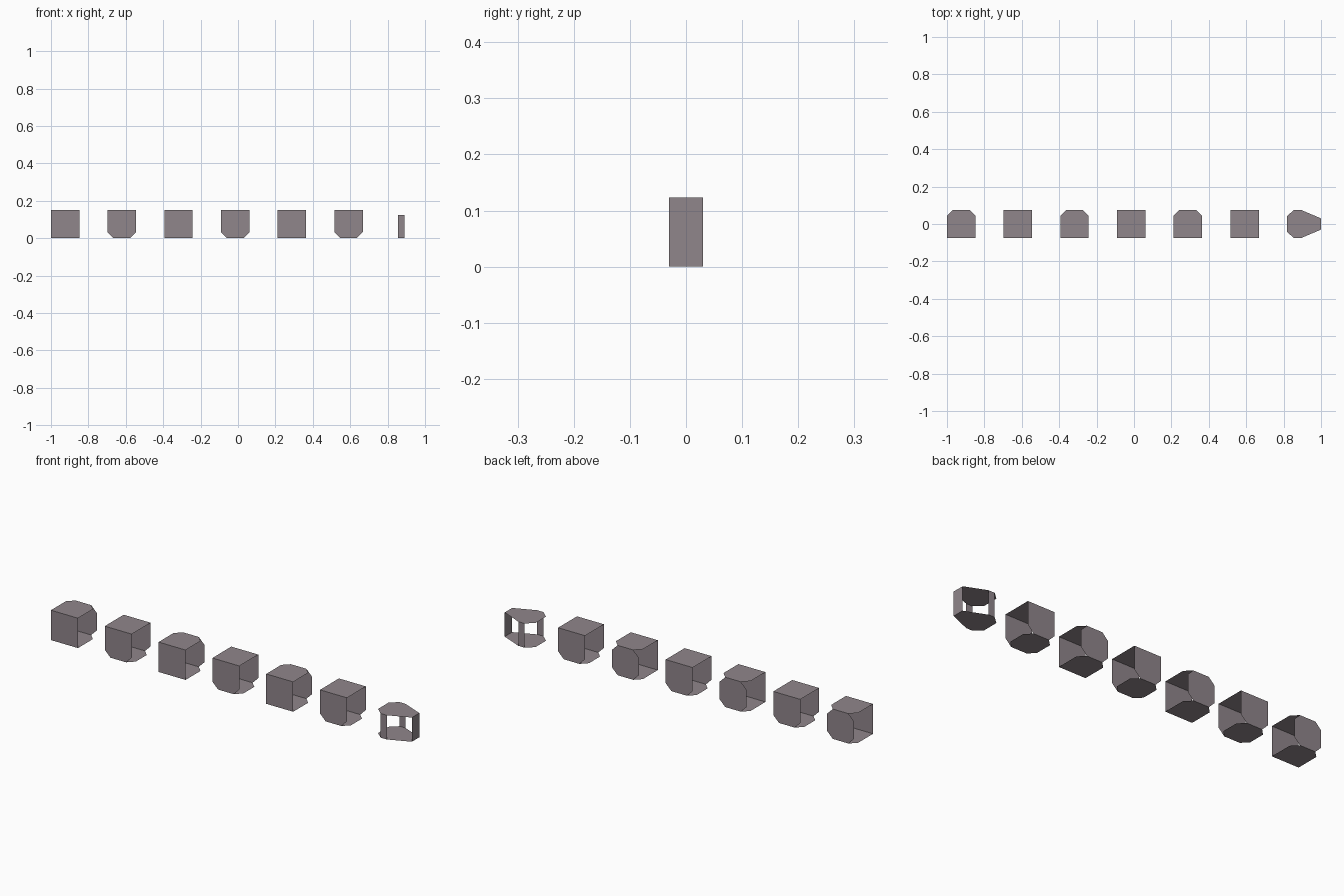
import bpy

if "Cube" in bpy.data.objects:
    bpy.data.objects.remove(bpy.data.objects["Cube"])

S = 0.152          # box size
C = 0.032          # corner cut
H = S / 2
PITCH = 0.303

mat = bpy.data.materials.new("mauve grey")
mat.diffuse_color = (0.28, 0.24, 0.26, 1)
mat.use_nodes = True
mat.node_tree.nodes["Principled BSDF"].inputs["Base Color"].default_value = mat.diffuse_color


def cut_square(low, high):
    """Square outline centred on 0, optionally with its low or high corners cut off."""
    a = C if low else 0
    b = C if high else 0
    pts = [(-H + a, -H), (H - a, -H), (H, -H + a), (H, H - b),
           (H - b, H), (-H + b, H), (-H, H - b), (-H, -H + a)]
    return list(dict.fromkeys(pts))


def sheets(name, polys):
    """Object made of separate flat sheets."""
    verts, faces = [], []
    for p in polys:
        faces.append(list(range(len(verts), len(verts) + len(p))))
        verts += p
    me = bpy.data.meshes.new(name)
    me.from_pydata(verts, [], faces)
    me.materials.append(mat)
    ob = bpy.data.objects.new(name, me)
    bpy.context.collection.objects.link(ob)


def level(pts, x, z, up):
    p = [(x + u, v, z) for u, v in pts]
    return p if up else p[::-1]


def upright(pts, x, y, front):
    p = [(x + u, y, H + v) for u, v in pts]
    return p if front else p[::-1]


# Row of open-ended boxes: odd ones lose their back corners, even ones their bottom corners
for i in range(6):
    x = -1 + H + i * PITCH
    if i % 2 == 0:
        flat = cut_square(False, True)
        polys = [level(flat, x, S, True), level(flat, x, 0, False),
                 upright(cut_square(False, False), x, -H, True),
                 upright(cut_square(True, True), x, H, False)]
    else:
        wall = cut_square(True, False)
        polys = [level(cut_square(False, False), x, S, True),
                 level(cut_square(True, True), x, 0, False),
                 upright(wall, x, -H, True), upright(wall, x, H, False)]
    sheets(f"open_box_{i + 1}", polys)

# Tapered end piece: two lids joined by narrow upright strips
T = 0.123
lid = [(0.818, -0.042), (0.856, -H), (0.891, -H), (1, -0.03),
       (1, 0.03), (0.891, H), (0.856, H), (0.818, 0.042)]


def strip(a, b):
    return [(*a, 0), (*b, 0), (*b, T), (*a, T)]


sheets("tapered_end", [level(lid, 0, T, True), level(lid, 0, 0, False),
                       strip(lid[1], lid[2]), strip(lid[3], lid[4]),
                       strip(lid[5], lid[6])])
